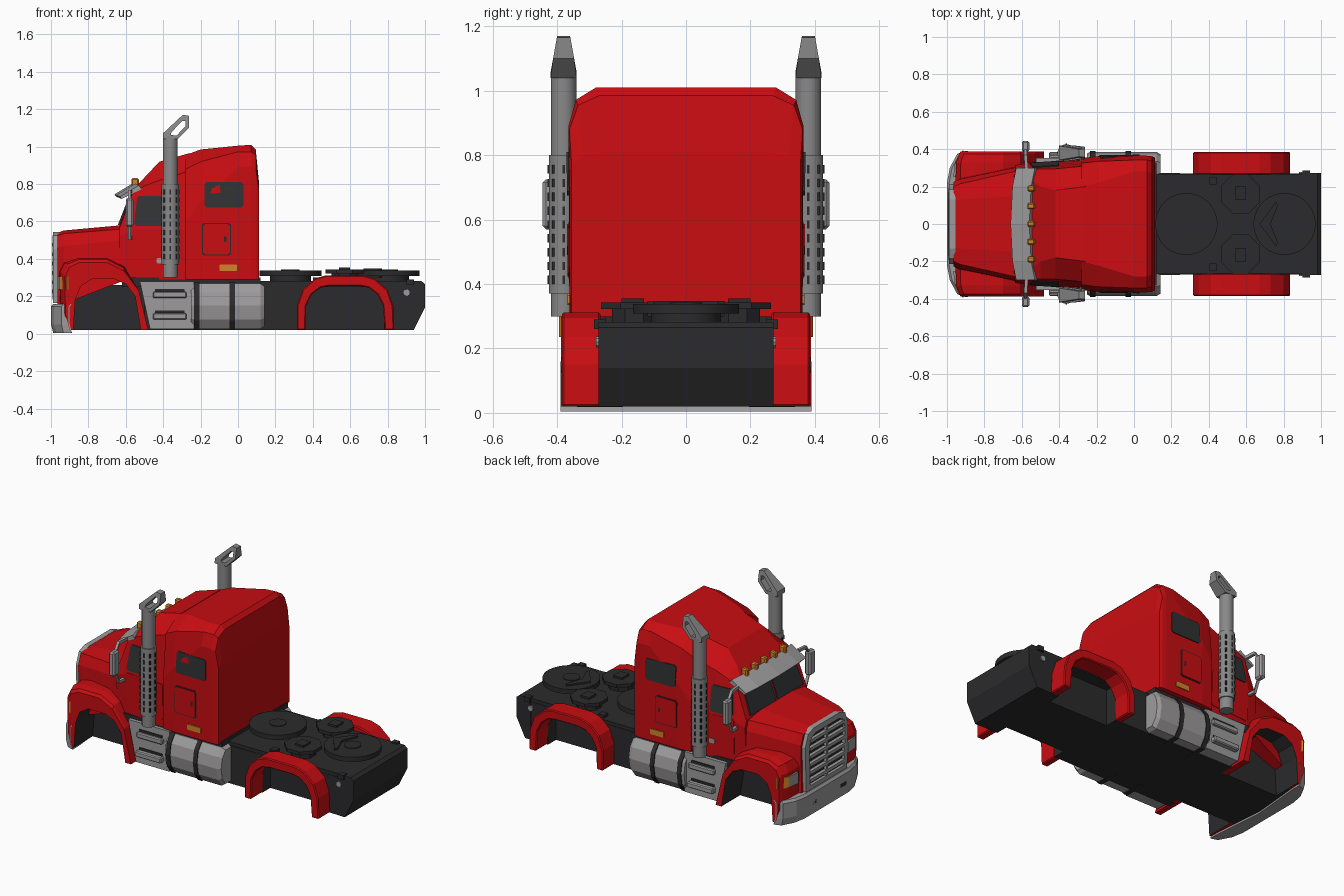
import bpy, bmesh, math
from mathutils import Vector
from mathutils.bvhtree import BVHTree

cube = bpy.data.objects.get("Cube")
if cube:
    bpy.data.objects.remove(cube, do_unlink=True)


def material(name, r, g, b):
    m = bpy.data.materials.new(name)
    m.use_nodes = True
    m.diffuse_color = (r, g, b, 1)
    m.node_tree.nodes["Principled BSDF"].inputs["Base Color"].default_value = (r, g, b, 1)
    return m


RED = material("red paint", 0.58, 0.004, 0.006)
BLACK = material("chassis black", 0.024, 0.024, 0.026)
GLASS = material("dark glass", 0.03, 0.033, 0.034)
CHROME = material("light metal", 0.34, 0.33, 0.335)
STEEL = material("exhaust steel", 0.25, 0.25, 0.25)
AMBER = material("amber lamp", 0.65, 0.23, 0.02)


def finish(name, bm, mats, mirror=False, bevel=0):
    bmesh.ops.recalc_face_normals(bm, faces=bm.faces)
    me = bpy.data.meshes.new(name)
    bm.to_mesh(me)
    bm.free()
    for m in mats if isinstance(mats, (list, tuple)) else [mats]:
        me.materials.append(m)
    ob = bpy.data.objects.new(name, me)
    bpy.context.collection.objects.link(ob)
    if bevel:
        b = ob.modifiers.new("bevel", 'BEVEL')
        b.width, b.segments, b.limit_method = bevel, 1, 'ANGLE'
    if mirror:
        ob.modifiers.new("mirror", 'MIRROR').use_axis = (False, True, False)
    return ob


def loft(name, rings, mats, mirror=False, bevel=0, loop=False, rule=None):
    """Skin a list of point rings; cap the ends unless the rings close in a loop."""
    bm = bmesh.new()
    rs = [[bm.verts.new(p) for p in r] for r in rings]
    n = len(rs[0])
    for a, b in zip(rs, rs[1:] + rs[:1] if loop else rs[1:]):
        for i in range(n):
            f = bm.faces.new((a[i], a[(i + 1) % n], b[(i + 1) % n], b[i]))
            if rule:
                f.material_index = rule(i)
    if not loop:
        bm.faces.new(rs[0])
        bm.faces.new(rs[-1])
    return finish(name, bm, mats, mirror, bevel)


def xz(pts, y):
    return [(x, y, z) for x, z in pts]


def xy(pts, z):
    return [(x, y, z) for x, y in pts]


def yz(pts, x):
    return [(x, y, z) for y, z in pts]


def both(x, half):
    return yz(half + [(-y, z) for y, z in reversed(half)], x)


def box(name, x0, x1, y0, y1, z0, z1, mat, mirror=False, bevel=0):
    r = [(x0, y0), (x1, y0), (x1, y1), (x0, y1)]
    return loft(name, [xy(r, z0), xy(r, z1)], mat, mirror, bevel)


def cyl(name, x, y, r, z0, z1, mat, n=24, mirror=False):
    c = [(x + r * math.cos((i + .5) * math.tau / n), y + r * math.sin((i + .5) * math.tau / n)) for i in range(n)]
    return loft(name, [xy(c, z0), xy(c, z1)], mat, mirror)


# hood and cab shells
loft("hood", [both(-0.965, [(.22, .16), (.225, .46), (.20, .525), (.12, .54)]),
              both(-0.93, [(.25, .16), (.24, .47), (.215, .535), (.13, .552)]),
              both(-0.62, [(.31, .28), (.305, .50), (.285, .56), (.15, .58)]),
              both(-0.50, [(.32, .28), (.315, .50), (.29, .56), (.15, .58)])], RED)
cab = loft("cab", [both(-0.635, [(.30, .29), (.315, .52), (.30, .56), (.25, .575)]),
                   both(-0.565, [(.32, .29), (.325, .55), (.295, .75), (.25, .765)]),
                   both(-0.50, [(.325, .29), (.33, .55), (.295, .79), (.20, .835)]),
                   both(-0.42, [(.33, .29), (.335, .55), (.295, .82), (.18, .92)]),
                   both(-0.26, [(.335, .29), (.34, .55), (.31, .87), (.20, .965)])], RED)
sleeper = loft("sleeper", [both(-0.28, [(.352, .29), (.352, .60), (.325, .88), (.20, .955)]),
                           both(-0.20, [(.36, .29), (.362, .70), (.335, .92), (.22, .985)]),
                           both(0.00, [(.362, .29), (.365, .89), (.342, .972), (.28, 1.005)]),
                           both(0.07, [(.362, .29), (.365, .89), (.342, .972), (.28, 1.01)]),
                           both(0.095, [(.36, .29), (.362, .88), (.335, .955), (.27, .985)]),
                           both(0.112, [(.355, .29), (.355, .77), (.32, .80), (.25, .81)])], RED)


def side_plate(name, body, x0, x1, z0, z1, mat, slant=0, out=.006, corner=.012):
    """Thin plate with clipped corners laid on the side of a body."""
    me = body.data
    tree = BVHTree.FromPolygons([v.co for v in me.vertices], [p.vertices for p in me.polygons])
    c = corner
    pts = [(x0, z0 + c), (x0 + c, z0), (x1 - c, z0), (x1, z0 + c),
           (x1, z1 - c), (x1 - c, z1), (x0 + c + slant, z1), (x0 + slant, z1 - c)]
    hits = [tree.ray_cast(Vector((x, 1, z)), Vector((0, -1, 0)))[0] for x, z in pts]
    rings = [[p + Vector((0, d, 0)) for p in hits] for d in (-.003, out)]
    return loft(name, rings, mat, True)


side_plate("door_panel", cab, -.565, -.29, .33, .56, RED, out=.004)
side_plate("door_window", cab, -.555, -.40, .575, .735, GLASS, slant=.015)
side_plate("door_handle", cab, -.435, -.40, .375, .405, CHROME, corner=.005)
side_plate("sleeper_window", sleeper, -.18, .03, .675, .81, GLASS)
side_plate("hatch_seam", sleeper, -.193, -.037, .417, .593, BLACK, out=.002)
side_plate("hatch", sleeper, -.187, -.043, .423, .587, RED)
side_plate("hatch_latch", sleeper, -.075, -.062, .49, .52, BLACK, out=.0065, corner=.003)
side_plate("side_marker", sleeper, -.10, -.005, .335, .37, AMBER, corner=.005)

# split windshield, visor and roof lamps
loft("windshield", [[(-.642, .01, .582), (-.642, .265, .582), (-.577, .25, .75), (-.577, .01, .75)],
                    [(-.633, .01, .58), (-.633, .265, .58), (-.568, .25, .748), (-.568, .01, .748)]], GLASS, True)
visor = [(-.66, .745), (-.56, .805), (-.545, .785), (-.652, .733)]
loft("visor", [xz([(x + s, z - s * .4) for x, z in visor], y)
               for y, s in ((-.30, .03), (-.2, .01), (0, 0), (.2, .01), (.30, .03))], CHROME)
for i in range(5):
    y = (i - 2) * .095
    box("roof_lamp", -.57, -.53, y - .016, y + .016, .78, .832, AMBER, bevel=.007)

# front fenders with dark arch lining
outer = [(-.90, .02), (-.95, .10), (-.955, .33), (-.93, .38), (-.85, .405), (-.70, .405),
         (-.61, .36), (-.53, .23), (-.48, .02)]
inner = [(-.52, .02), (-.55, .20), (-.60, .265), (-.66, .292), (-.78, .292),
         (-.84, .255), (-.87, .18), (-.88, .02)]
outline = outer + inner


def swept(y, dx, dz):
    return [(x + (dx if x < -.92 else 0), y, z - (dz if z > .3 else 0)) for x, z in outline]


loft("front_fender", [xz(outline, .20), swept(.33, .004, 0), swept(.375, .02, .008), swept(.388, .028, .025)],
     [RED, BLACK], True, rule=lambda i: int(len(outer) <= i < len(outline) - 1))

# rear fenders
arch_out = [(.315, .02), (.315, .15), (.345, .235), (.41, .295), (.47, .312), (.67, .312), (.73, .295),
            (.80, .235), (.83, .15), (.835, .02)]
arch_in = [(.785, .02), (.775, .15), (.745, .21), (.70, .245), (.65, .255), (.49, .255), (.44, .245),
           (.395, .21), (.365, .15), (.36, .02)]
loft("rear_fender", [xz(arch_out + arch_in, y) for y in (.265, .385)], RED, True, bevel=.006)

# chassis core stepped in at the wheel wells, deck and tail
steps = [(-.93, .30), (-.88, .30), (-.88, .20), (-.50, .20), (-.50, .28), (.36, .27), (.36, .19),
         (.78, .19), (.78, .27), (.94, .27)]
loft("chassis", [both(x, [(w, .02), (w, .26)]) for x, w in steps], BLACK)
loft("tail", [xz([(.90, .02), (.94, .02), (1.0, .14), (1.0, .265), (.98, .282), (.90, .282)], y)
              for y in (-.272, .272)], BLACK)
box("deck", .05, .95, -.268, .268, .25, .282, BLACK)
box("cab_floor", -.62, .12, -.33, .33, .25, .30, BLACK)

# turntables, side pads and coupling on the deck
for x in (.28, .805):
    cyl("turntable_base", x, 0, .11, .28, .315, BLACK)
    cyl("turntable", x, 0, .166, .308, .338, BLACK, 32)
    cyl("turntable_hub", x, 0, .05, .335, .342, BLACK, 20)
cyl("pad_base", .57, .16, .075, .28, .33, BLACK, 8, True)
cyl("pad", .57, .16, .112, .322, .343, BLACK, 8, True)
box("pad_block", .54, .60, .13, .20, .34, .355, BLACK, True)
jaw = [(.67, 0), (.76, .12), (.77, .10), (.73, 0)]
loft("coupling_jaw", [xy(jaw, .30), xy(jaw, .348)], BLACK, True)
box("deck_bracket", .40, .44, .21, .25, .28, .30, BLACK, True)
box("deck_cleat", .90, .94, .25, .285, .26, .29, BLACK, True)
lamp = [(.90 + .018 * math.cos(a * math.tau / 10), .22 + .018 * math.sin(a * math.tau / 10)) for a in range(10)]
loft("tail_lamp", [xz(lamp, .268), xz(lamp, .279)], CHROME, True)

# fuel tanks with straps
tank = [(.20, .025), (.335, .025), (.372, .075), (.385, .15), (.372, .22), (.335, .268), (.20, .268)]


def tank_ring(x, s):
    return yz([(.28 + (y - .28) * s, .147 + (z - .147) * s) for y, z in tank], x)


loft("fuel_tank", [tank_ring(-.25, .93), tank_ring(-.235, 1), tank_ring(.12, 1), tank_ring(.142, .88)], CHROME, True)
for x in (-.235, -.045):
    loft("tank_strap", [tank_ring(x, 1.05), tank_ring(x + .028, 1.05)], BLACK, True)

# entry steps
side = [(-.525, .28), (-.47, .025), (-.235, .025), (-.235, .28)]
loft("step_box", [xz(side, .20), xz(side, .352)], CHROME, True)
for z, y in ((.075, .385), (.19, .372)):
    box("step_tread", -.455, -.275, .33, y, z, z + .035, CHROME, True, .006)
    box("step_shadow", -.445, -.285, .34, .356, z + .035, z + .05, BLACK, True)

# bumper, grille and headlamps
plan = [(-1, 0), (-1, .22), (-.985, .30), (-.945, .375), (-.90, .39), (-.90, .34), (-.93, 0)]
low = [(x + .012, y) for x, y in plan]
loft("bumper", [xy(low, .005), xy(plan, .05), xy(plan, .145), xy(low, .16)], CHROME, True)
box("bumper_slot", -1.0, -.993, .12, .18, .07, .095, BLACK, True)
frame_out = [(.205, .165), (.215, .45), (.185, .525), (.13, .545)]
frame_in = [(.17, .195), (.18, .44), (.155, .495), (.115, .512)]
loft("grille_frame", [both(-.955, frame_out), both(-.988, frame_out),
                      both(-.992, frame_in), both(-.955, frame_in)], CHROME, loop=True)
loft("grille_back", [both(-.974, frame_in), both(-.968, frame_in)], BLACK)
for i in range(6):
    z = .215 + i * .05
    box("grille_bar", -.995, -.97, -.172, .172, z, z + .02, CHROME)
box("grille_post", -.993, -.97, -.008, .008, .19, .51, CHROME)
for name, mat, a, b in (("headlamp", CHROME, (-.966, .25), (-.957, .335)),
                        ("turn_lamp", AMBER, (-.957, .335), (-.915, .394))):
    quad = [a, b, (b[0] + .02, b[1] - .012), (a[0] + .02, a[1])]
    loft(name, [xy(quad, .235), xy(quad, .305)], mat, True)

# exhaust stacks with slotted shields and open cut tips
SX, SY = -.362, .38
cyl("exhaust_pipe", SX, SY, .040, .30, 1.045, STEEL, 16, True)
cyl("exhaust_shield", SX, SY, .047, .37, .80, STEEL, 16, True)
for k in range(9):
    z = .40 + k * .043
    for t in (0, 45, 90, 135, 180):
        x, y = SX + .046 * math.cos(math.radians(t)), SY + .046 * math.sin(math.radians(t))
        box("shield_slot", x - .004, x + .004, y - .004, y + .004, z, z + .026, BLACK, True)
tip = [(-.402, 1.04), (-.402, 1.07), (-.295, 1.17), (-.262, 1.165), (-.262, 1.10), (-.322, 1.04)]
hole = [(-.36, 1.062), (-.355, 1.078), (-.298, 1.138), (-.28, 1.138), (-.28, 1.11), (-.328, 1.06)]


def tip_ring(pts, s):
    return [(x, SY + s * (.040 - max(0, z - 1.06) * .18), z) for x, z in pts]


loft("exhaust_tip", [tip_ring(tip, -1), tip_ring(tip, 1), tip_ring(hole, 1), tip_ring(hole, -1)],
     STEEL, True, loop=True)

# mirrors and their arms
box("mirror", -.60, -.56, .385, .445, .57, .725, CHROME, True, .01)
for z0, z1 in ((.51, .60), (.76, .70)):
    arm = [(-.575, .30, z0), (-.58, .37, z0), (-.58, .41, z1)]
    loft("mirror_arm", [[(x + a, y, z + b) for a, b in ((-.009, -.009), (.009, -.009), (.009, .009), (-.009, .009))]
                        for x, y, z in arm], CHROME, True)

# soften only the round parts
bpy.ops.object.select_all(action='DESELECT')
for ob in bpy.context.collection.objects:
    if ob.name.startswith(("exhaust_pipe", "exhaust_shield", "turntable")):
        ob.select_set(True)
        bpy.context.view_layer.objects.active = ob
bpy.ops.object.shade_smooth_by_angle(angle=math.radians(30))
